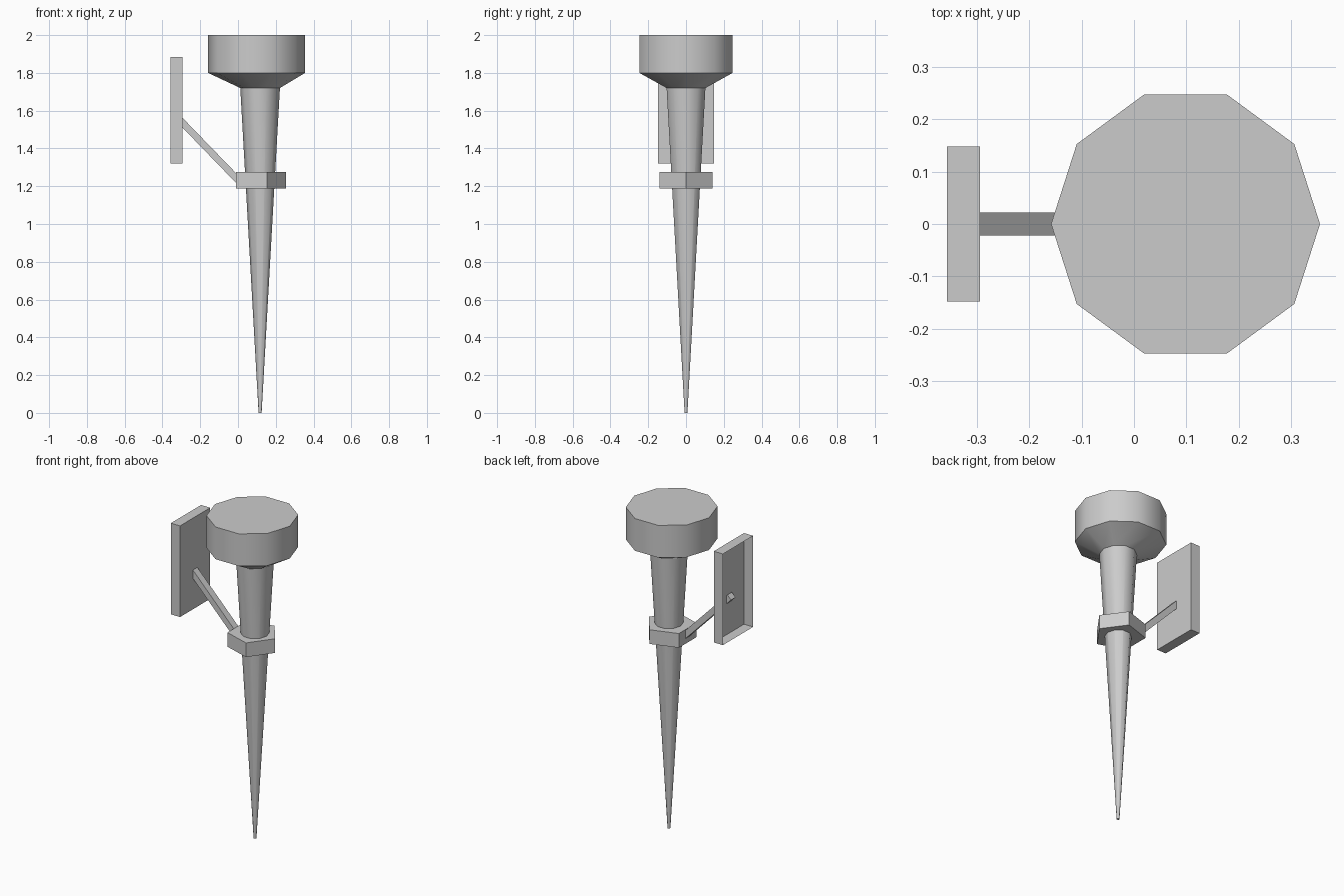
import bpy, bmesh, math
from mathutils import Vector

cube = bpy.data.objects.get("Cube")
if cube:
    bpy.data.objects.remove(cube, do_unlink=True)

grey = bpy.data.materials.new("plain_grey")
grey.use_nodes = True
grey.diffuse_color = (0.6, 0.6, 0.6, 1)
grey.node_tree.nodes["Principled BSDF"].inputs["Base Color"].default_value = (0.6, 0.6, 0.6, 1)


def finish(name, bm, smooth=None):
    mesh = bpy.data.meshes.new(name)
    bm.to_mesh(mesh)
    bm.free()
    mesh.materials.append(grey)
    obj = bpy.data.objects.new(name, mesh)
    bpy.context.collection.objects.link(obj)
    if smooth:
        bpy.ops.object.select_all(action='DESELECT')
        obj.select_set(True)
        bpy.context.view_layer.objects.active = obj
        bpy.ops.object.shade_smooth_by_angle(angle=math.radians(smooth))
    return obj


def loft(name, sides, rings, caps=(True, True), smooth=None):
    """Skin regular polygons given as (centre x, x radius, y radius, z)."""
    bm = bmesh.new()
    loops = []
    for cx, rx, ry, z in rings:
        angles = [math.tau * i / sides for i in range(sides)]
        loops.append([bm.verts.new((cx + rx * math.cos(a), ry * math.sin(a), z)) for a in angles])
    for low, high in zip(loops, loops[1:]):
        for i in range(sides):
            j = (i + 1) % sides
            bm.faces.new((low[i], low[j], high[j], high[i]))
    if caps[0]:
        bm.faces.new(loops[0][::-1])
    if caps[1]:
        bm.faces.new(loops[-1])
    return finish(name, bm, smooth)


def box(name, centre, size, tilt=0.0, open_left=False):
    bm = bmesh.new()
    bmesh.ops.create_cube(bm, size=1)
    if open_left:
        bm.normal_update()
        back = [f for f in bm.faces if f.normal.x < -0.9]
        bmesh.ops.delete(bm, geom=back, context='FACES_ONLY')
    bmesh.ops.scale(bm, vec=size, verts=bm.verts)
    obj = finish(name, bm)
    obj.location = centre
    obj.rotation_euler.y = tilt
    return obj


# Tapering shaft and the bowl that flares out of it
neck = (0.117, 0.105, 0.108, 1.72)
loft("tapered_shaft", 10, [(0.117, 0.008, 0.008, 0), neck], (True, False), 40)
loft("bowl", 10, [neck, (0.0985, 0.257, 0.26, 1.8), (0.0985, 0.257, 0.26, 2)], (False, True), 40)

# Five-sided collar around the shaft
loft("collar", 5, [(0.1075, 0.1475, 0.1475, z) for z in (1.187, 1.275)])

# Hollow wall plate, open towards the wall
box("wall_plate", (-0.326, 0, 1.602), (0.063, 0.296, 0.566), open_left=True)

# Slanted arm from the plate to the collar
start, end = Vector((-0.312, 0, 1.555)), Vector((0.02, 0, 1.212))
span = end - start
box("support_arm", (start + end) / 2, (span.length, 0.044, 0.036), math.atan2(-span.z, span.x))
